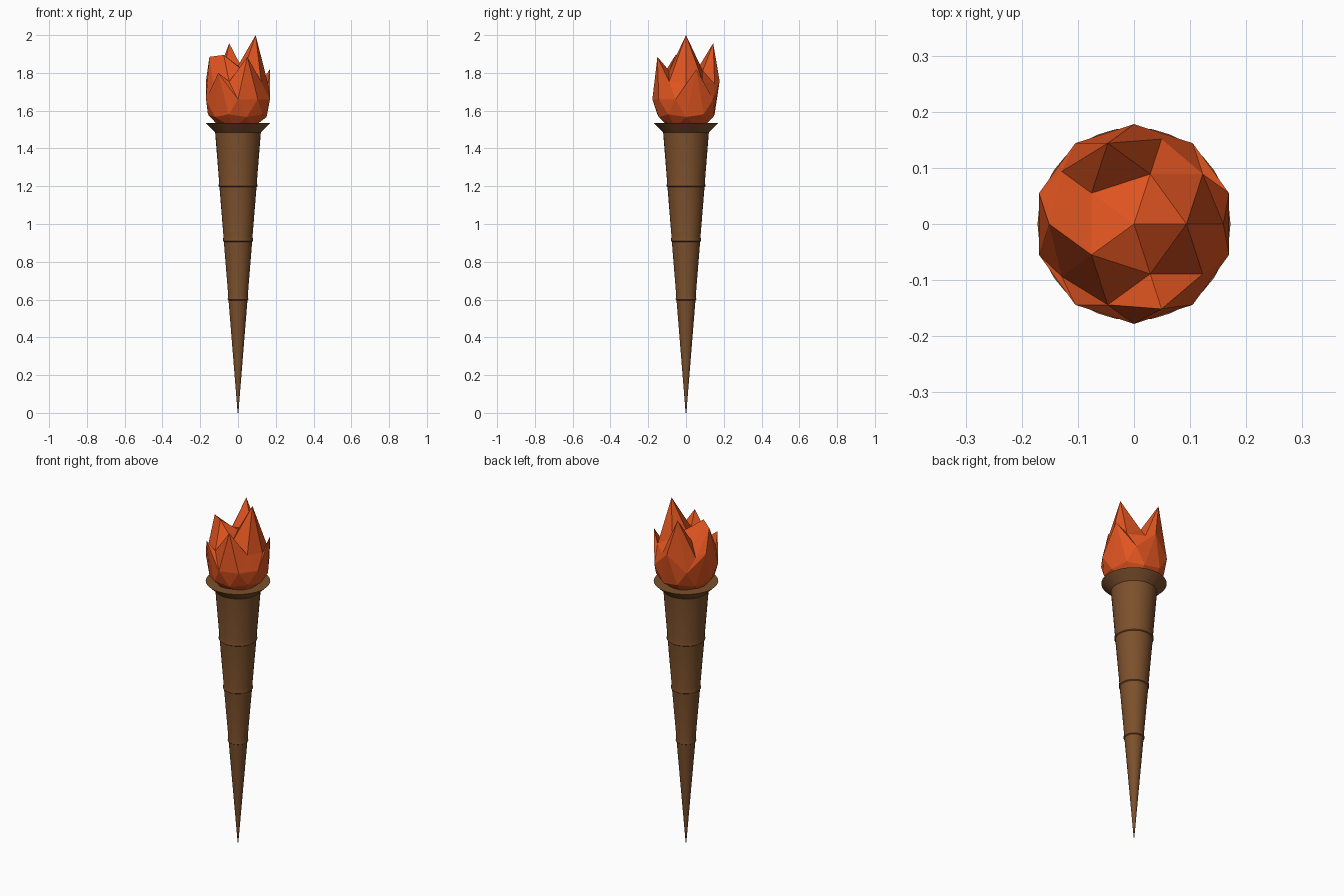
import bpy, bmesh, math

if "Cube" in bpy.data.objects:
    bpy.data.objects.remove(bpy.data.objects["Cube"])


def paint(obj, name, color):
    mat = bpy.data.materials.new(name)
    mat.diffuse_color = color
    mat.use_nodes = True
    mat.node_tree.nodes["Principled BSDF"].inputs["Base Color"].default_value = mat.diffuse_color
    obj.data.materials.append(mat)


def make_object(name, bm):
    mesh = bpy.data.meshes.new(name)
    bm.to_mesh(mesh)
    bm.free()
    obj = bpy.data.objects.new(name, mesh)
    bpy.context.collection.objects.link(obj)
    return obj


def lathe(name, profile, sides=32):
    """Closed solid of revolution from (radius, z) points, bottom to top."""
    bm = bmesh.new()
    rings = []
    for r, z in profile:
        rings.append([bm.verts.new((r * math.cos(2 * math.pi * i / sides),
                                    r * math.sin(2 * math.pi * i / sides), z))
                      for i in range(sides)])
    for a, b in zip(rings, rings[1:]):
        for i in range(sides):
            j = (i + 1) % sides
            bm.faces.new((a[i], a[j], b[j], b[i]))
    bm.faces.new(rings[0][::-1])
    bm.faces.new(rings[-1])
    return make_object(name, bm)


# Handle: long cone with three slight raised bands and a flared rim
def taper(z):
    return 0.002 + 0.119 * z / 1.485


profile = [(0.002, 0.0)]
for z in (0.60, 0.91, 1.20):
    profile += [(taper(z), z - 0.004), (taper(z) + 0.005, z), (taper(z + 0.025), z + 0.025)]
profile += [(0.121, 1.485), (0.172, 1.535)]
handle = lathe("handle", profile)
bpy.context.view_layer.objects.active = handle
handle.select_set(True)
bpy.ops.object.shade_smooth_by_angle(angle=math.radians(30))
paint(handle, "wood", (0.2, 0.08, 0.025, 1))

# Flame: low-poly ball with chosen upper points pulled up into tongues
R, CENTRE = 0.178, 1.66
bm = bmesh.new()
bmesh.ops.create_icosphere(bm, subdivisions=2, radius=R)
for v in bm.verts:
    v.co.z += CENTRE
tongues = [(0.094, 0, 2.0), (-0.047, 0.144, 1.957), (-0.076, -0.055, 1.895),
           (-0.151, 0, 1.885), (0.049, -0.151, 1.885), (-0.105, -0.144, 1.80),
           (0.169, 0.055, 1.82), (0, 0.178, 1.757), (-0.169, 0.055, 1.76)]
upper = [v for v in bm.verts if v.co.z > CENTRE - 0.02]
for x, y, z in tongues:
    tip = min(upper, key=lambda v: (v.co.x - x) ** 2 + (v.co.y - y) ** 2)
    tip.co.z = z
flame = make_object("flame", bm)
paint(flame, "fire", (0.75, 0.09, 0.015, 1))
